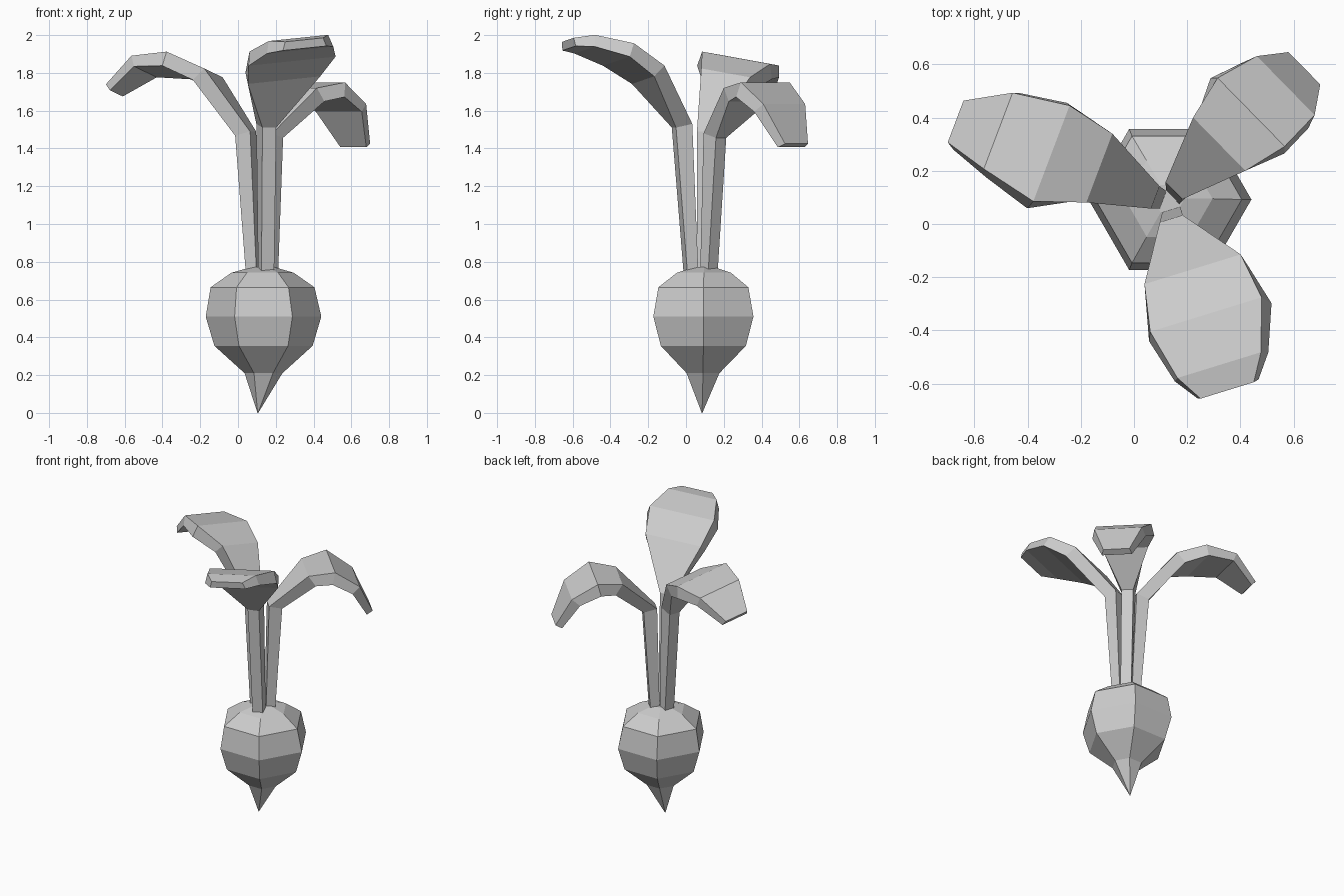
import bpy, math
from mathutils import Vector

if "Cube" in bpy.data.objects:
    bpy.data.objects.remove(bpy.data.objects["Cube"])


def loft(name, rings):
    """Flat-shaded closed skin through rings with equal point counts."""
    n = len(rings[0])
    verts = [tuple(p) for ring in rings for p in ring]
    faces = [tuple(range(n))[::-1]]
    for k in range(len(rings) - 1):
        a, b = k * n, (k + 1) * n
        faces += [(a + i, a + (i + 1) % n, b + (i + 1) % n, b + i) for i in range(n)]
    faces.append(tuple(range(len(verts) - n, len(verts))))
    me = bpy.data.meshes.new(name)
    me.from_pydata(verts, [], faces)
    ob = bpy.data.objects.new(name, me)
    bpy.context.collection.objects.link(ob)
    # weld tips and make the normals consistent
    import bmesh
    bm = bmesh.new()
    bm.from_mesh(me)
    bmesh.ops.remove_doubles(bm, verts=bm.verts, dist=0.0005)
    bmesh.ops.recalc_face_normals(bm, faces=bm.faces)
    bm.to_mesh(me)
    bm.free()
    return ob


# Six-sided root bulb: centre x, centre y, radius, height
bulb = [(0.105, 0.085, 0.002, 0.0), (0.135, 0.09, 0.10, 0.21), (0.135, 0.092, 0.26, 0.355),
        (0.135, 0.092, 0.306, 0.51), (0.13, 0.092, 0.275, 0.665),
        (0.13, 0.095, 0.165, 0.742), (0.13, 0.095, 0.06, 0.772)]
loft("root_bulb", [[(cx + r * math.cos(i * math.pi / 3), cy + r * math.sin(i * math.pi / 3), z)
                    for i in range(6)] for cx, cy, r, z in bulb])

THICK = (0.06, 0.09, 0.085, 0.08, 0.065, 0.045)
FLARE = (1.0, 0.85, 1.06, 1.1, 1.12, 1.15)


def leaf(name, path, roll):
    """Four-sided stalk widening into an arched blade; path holds x, y, z, width of the upper face."""
    pts = [Vector(p[:3]) for p in path]
    out = pts[-1] - pts[0]
    flat_side = Vector((out.y, -out.x, 0)).normalized()
    rings = []
    for i, p in enumerate(pts):
        t = (pts[min(i + 1, len(pts) - 1)] - pts[max(i - 1, 0)]).normalized()
        s = flat_side.copy()
        if i > 1:
            s.z = roll
        s.normalize()
        n = s.cross(t).normalized()
        h = s * path[i][3] / 2
        low = p - n * THICK[i]
        rings.append([p - h, p + h, low + h * FLARE[i], low - h * FLARE[i]])
    loft(name, rings)


# Three leaves fanning out from the crown
leaf("front_leaf", [(0.14, 0.055, 0.74, 0.07), (0.14, 0.02, 1.53, 0.09), (0.22, -0.17, 1.82, 0.38),
                    (0.27, -0.34, 1.935, 0.44), (0.32, -0.53, 1.985, 0.33), (0.35, -0.625, 1.975, 0.21)], -0.1)
leaf("left_leaf", [(0.11, 0.09, 0.74, 0.07), (0.08, 0.10, 1.49, 0.09), (-0.13, 0.21, 1.80, 0.28),
                   (-0.31, 0.265, 1.88, 0.39), (-0.51, 0.35, 1.865, 0.31), (-0.67, 0.385, 1.725, 0.17)], -0.17)
leaf("right_leaf", [(0.145, 0.10, 0.74, 0.07), (0.15, 0.125, 1.48, 0.09), (0.32, 0.30, 1.72, 0.28),
                    (0.44, 0.42, 1.75, 0.36), (0.57, 0.52, 1.635, 0.31), (0.64, 0.585, 1.425, 0.17)], 0.0)
